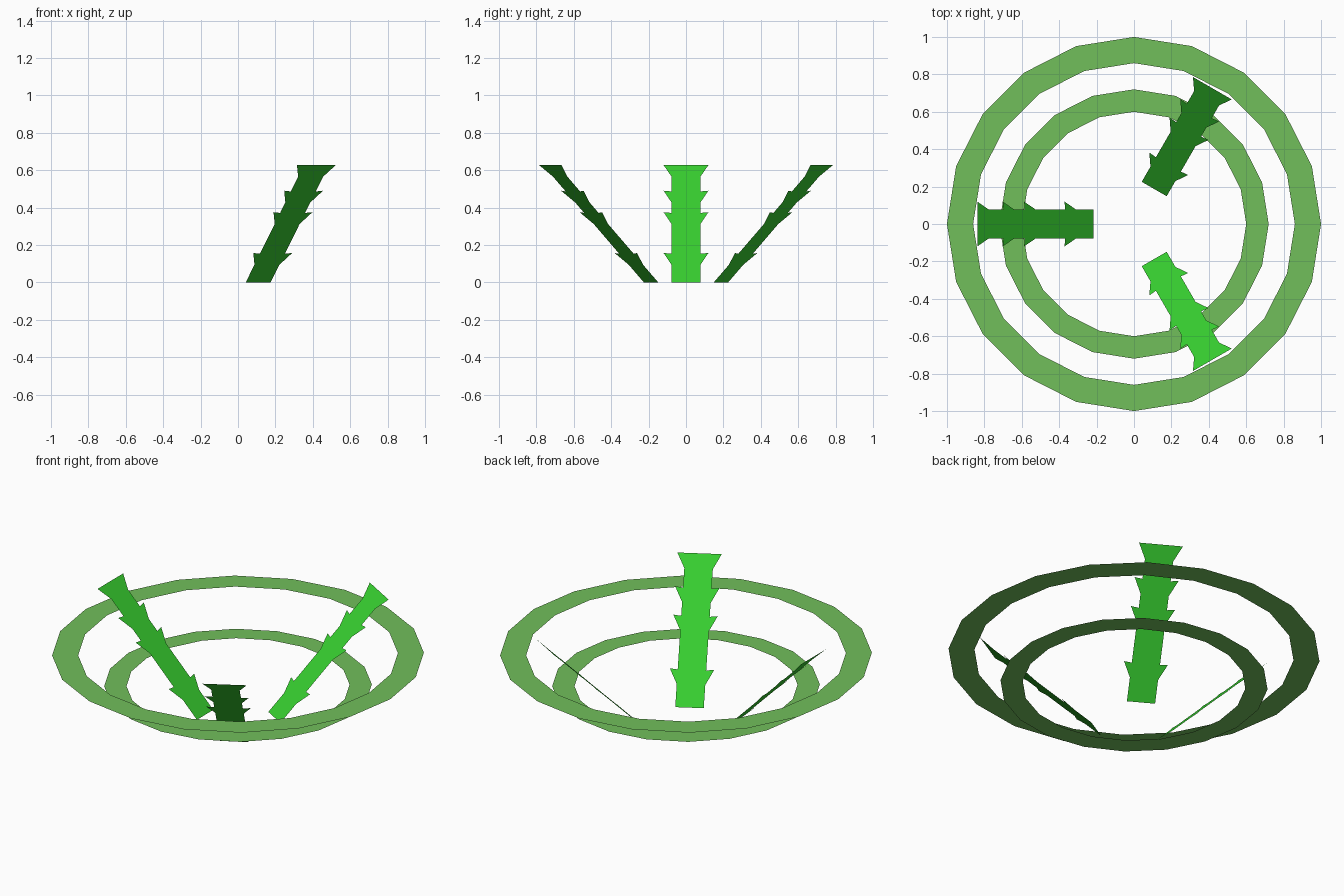
import bpy, math

if "Cube" in bpy.data.objects:
    bpy.data.objects.remove(bpy.data.objects["Cube"])

def material(name, rgb):
    m = bpy.data.materials.new(name)
    m.diffuse_color = (*rgb, 1)
    m.use_nodes = True
    m.node_tree.nodes["Principled BSDF"].inputs["Base Color"].default_value = m.diffuse_color
    return m

leaf_green = material("leaf_green", (0.165, 0.52, 0.104))
lime_green = material("lime_green", (0.038, 0.62, 0.029))

def add(name, verts, faces, mat):
    me = bpy.data.meshes.new(name)
    me.from_pydata(verts, [], faces)
    me.materials.append(mat)
    ob = bpy.data.objects.new(name, me)
    bpy.context.collection.objects.link(ob)
    return ob

# Flat 20-sided rings facing up
def ring(name, outer, inner, z, n=20):
    verts = [(r * math.cos(i * math.tau / n), r * math.sin(i * math.tau / n), z)
             for r in (outer, inner) for i in range(n)]
    faces = [(i, (i + 1) % n, n + (i + 1) % n, n + i) for i in range(n)]
    add(name, verts, faces, leaf_green)

ring("upper_ring", 1.0, 0.86, 0.418)
ring("lower_ring", 0.72, 0.60, 0.233)

# Barbed flat blade: rows of (height, half width), leaning outward
ROWS = [(0, 0.077)]
for tip in (0.157, 0.375, 0.49):
    ROWS += [(tip - 0.063, 0.077), (tip, 0.12), (tip - 0.004, 0.077)]
ROWS += [(0.565, 0.077), (0.627, 0.12)]

def blade(name, angle):
    c, s = math.cos(angle), math.sin(angle)
    right = [(w, z) for z, w in ROWS]
    outline = right + [(-w, z) for w, z in reversed(right)]
    verts = []
    for w, z in outline:
        r = 0.216 + z * 0.622 / 0.627
        verts.append((r * c - w * s, r * s + w * c, z))
    # the front of each blade faces up and towards the centre
    add(name, verts, [tuple(reversed(range(len(verts))))], lime_green)
    return verts

for i, label in enumerate(("back_right", "left", "front_right")):
    blade("blade_" + label, math.radians(60 + 120 * i))

# Make every blade normal point upwards
for ob in bpy.data.objects:
    me = ob.data
    if any(p.normal.z < 0 for p in me.polygons):
        me.flip_normals()
